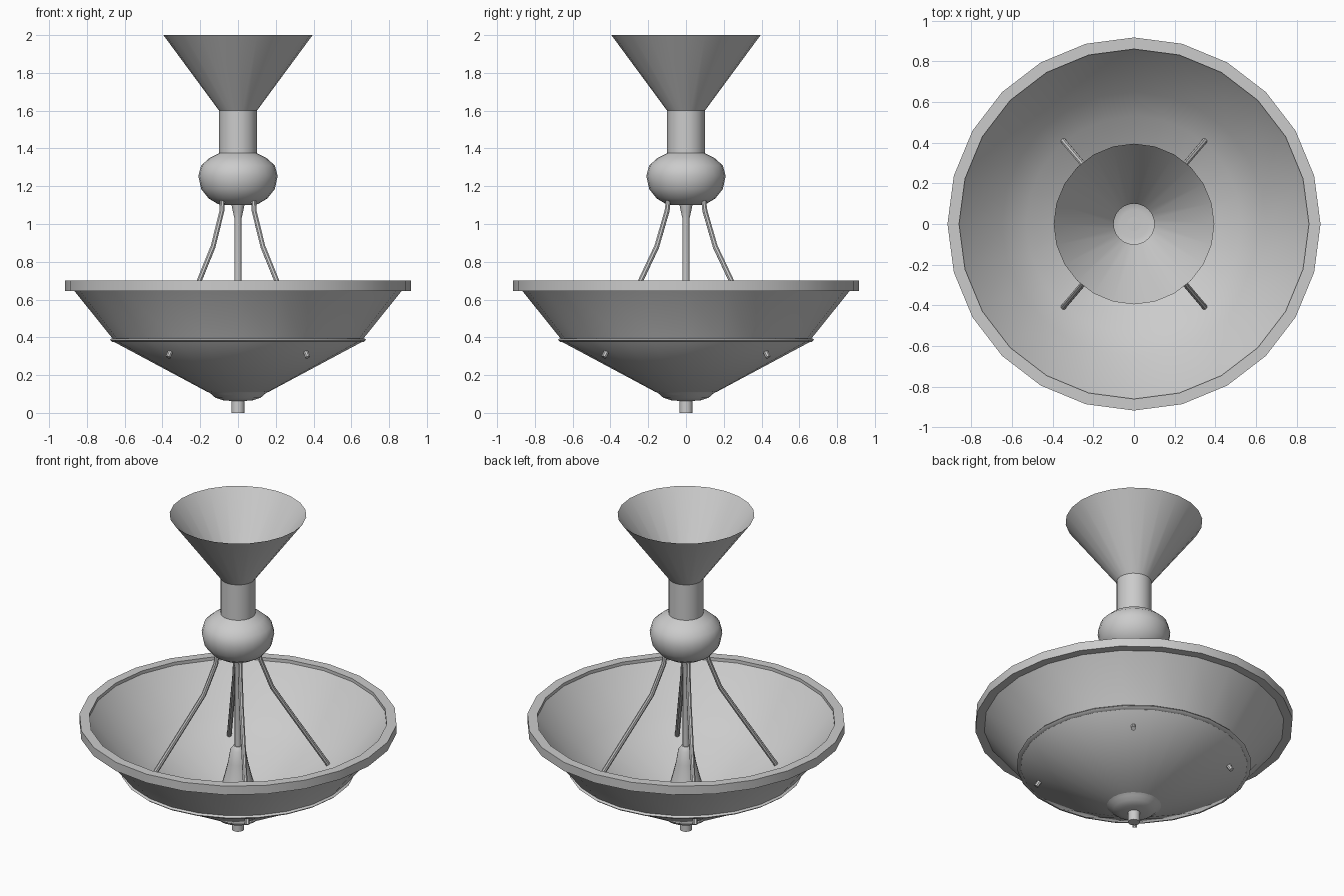
import bpy, bmesh, math

if "Cube" in bpy.data.objects:
    bpy.data.objects.remove(bpy.data.objects["Cube"], do_unlink=True)

GREY = (0.6, 0.6, 0.6, 1)
metal = bpy.data.materials.new("plain grey")
metal.use_nodes = True
metal.diffuse_color = GREY
metal.node_tree.nodes["Principled BSDF"].inputs["Base Color"].default_value = GREY


def finish(obj, angle):
    bpy.ops.object.select_all(action="DESELECT")
    obj.select_set(True)
    bpy.context.view_layer.objects.active = obj
    bpy.ops.object.shade_smooth_by_angle(angle=math.radians(angle))


def lathe(name, profile, sides=24, angle=35):
    """Spin a list of (radius, height) points around the z axis."""
    bm = bmesh.new()
    verts = [bm.verts.new((r, 0, z)) for r, z in profile]
    edges = [bm.edges.new(pair) for pair in zip(verts, verts[1:])]
    bmesh.ops.spin(bm, geom=verts + edges, cent=(0, 0, 0), axis=(0, 0, 1),
                   angle=math.tau, steps=sides, use_merge=False)
    bmesh.ops.remove_doubles(bm, verts=bm.verts, dist=0.0005)
    bmesh.ops.recalc_face_normals(bm, faces=bm.faces)
    mesh = bpy.data.meshes.new(name)
    bm.to_mesh(mesh)
    bm.free()
    mesh.materials.append(metal)
    obj = bpy.data.objects.new(name, mesh)
    bpy.context.collection.objects.link(obj)
    finish(obj, angle)
    return obj


def rod(name, points, radius):
    """Sweep a round bar along a bent path."""
    curve = bpy.data.curves.new(name, "CURVE")
    curve.dimensions = "3D"
    curve.bevel_depth = radius
    curve.bevel_resolution = 2
    curve.use_fill_caps = True
    spline = curve.splines.new("POLY")
    spline.points.add(len(points) - 1)
    for target, p in zip(spline.points, points):
        target.co = (*p, 1)
    curve.materials.append(metal)
    obj = bpy.data.objects.new(name, curve)
    bpy.context.collection.objects.link(obj)
    bpy.ops.object.select_all(action="DESELECT")
    obj.select_set(True)
    bpy.context.view_layer.objects.active = obj
    bpy.ops.object.convert(target="MESH")
    finish(bpy.context.object, 40)


# Ceiling funnel, neck and the round body below it
lathe("ceiling_funnel", [(0.395, 2.0), (0.1, 1.6)])
lathe("neck", [(0.1, 1.6), (0.1, 1.375)])
lathe("round_body", [(0.1, 1.375), (0.15, 1.35), (0.195, 1.31), (0.21, 1.255),
                     (0.195, 1.185), (0.155, 1.135), (0.105, 1.105),
                     (0.07, 1.1), (0, 1.1)], angle=50)

# Centre stem with a small trumpet on top and a bell at its foot
lathe("stem", [(0, 1.105), (0.035, 1.105), (0.028, 1.07), (0.019, 1.03),
               (0.019, 0.53), (0, 0.53)], sides=12)
lathe("stem_bell", [(0, 0.535), (0.025, 0.535), (0.045, 0.51), (0.058, 0.43),
                    (0.08, 0.34), (0.1, 0.27), (0.11, 0.15)], sides=16, angle=50)

# Wide bowl: thin shell, with a bead around the knee
lathe("bowl", [(0.11, 0.15), (0.3, 0.215), (0.53, 0.345), (0.65, 0.425),
               (0.86, 0.68), (0.87, 0.65), (0.665, 0.395), (0.655, 0.375),
               (0.16, 0.11), (0, 0.11)], angle=45)
lathe("bowl_bead", [(0.655, 0.395), (0.67, 0.395), (0.678, 0.386),
                    (0.665, 0.375), (0.645, 0.375)], angle=80)
lathe("bowl_rim", [(0.86, 0.67), (0.86, 0.7), (0.917, 0.7), (0.917, 0.645),
                   (0.865, 0.645)])

# Flange and plug under the bowl
lathe("bottom_flange", [(0.16, 0.112), (0.142, 0.1), (0.12, 0.08), (0.08, 0.067),
                        (0, 0.06)], angle=50)
lathe("bottom_plug", [(0.035, 0.07), (0.035, 0), (0, 0)], sides=16)

# Four bent arms that reach through the bowl
path = [(0.082, 0.092, 1.14), (0.085, 0.1, 1.07), (0.132, 0.155, 0.88),
        (0.205, 0.24, 0.7), (0.37, 0.435, 0.295)]
for sx, side in ((1, "left"), (-1, "right")):
    for sy, end in ((1, "back"), (-1, "front")):
        rod(f"arm_{end}_{side}", [(sx * x, sy * y, z) for x, y, z in path], 0.014)
